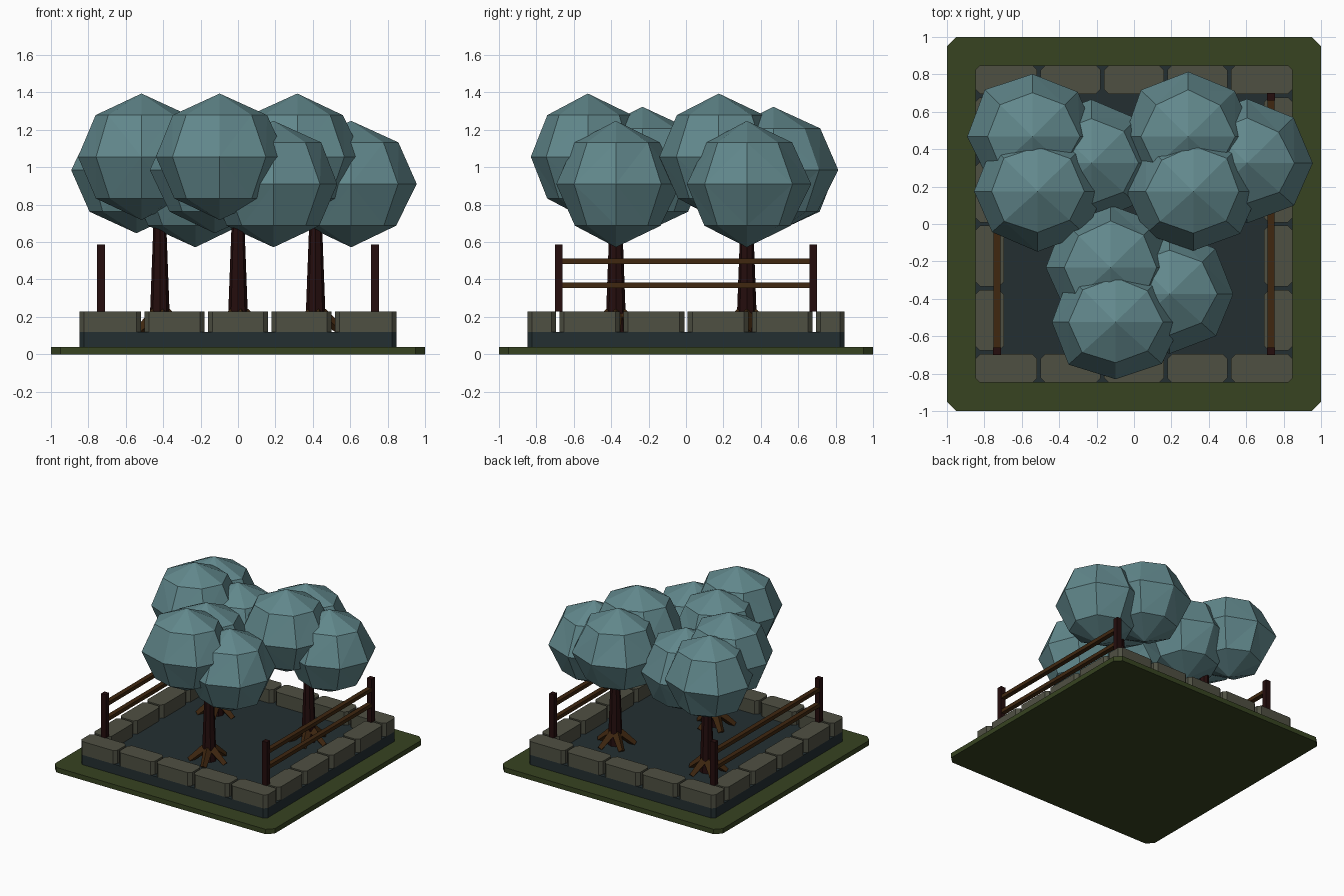
import bpy, bmesh, math, random
from mathutils import Vector

if "Cube" in bpy.data.objects:
    bpy.data.objects.remove(bpy.data.objects["Cube"])

random.seed(4)


def material(name, r, g, b):
    m = bpy.data.materials.new(name)
    m.diffuse_color = (r, g, b, 1)
    m.use_nodes = True
    m.node_tree.nodes["Principled BSDF"].inputs["Base Color"].default_value = m.diffuse_color
    return m


GRASS = material("grass green", 0.038, 0.056, 0.015)
SOIL = material("dark soil", 0.017, 0.028, 0.031)
STONE = material("grey stone", 0.078, 0.080, 0.055)
BARK = material("dark bark", 0.018, 0.004, 0.004)
WOOD = material("brown wood", 0.050, 0.020, 0.005)
LEAF = material("blue green leaves", 0.120, 0.245, 0.262)


def finish(bm, name, mat):
    bmesh.ops.recalc_face_normals(bm, faces=bm.faces)
    me = bpy.data.meshes.new(name)
    bm.to_mesh(me)
    bm.free()
    me.materials.append(mat)
    ob = bpy.data.objects.new(name, me)
    bpy.context.collection.objects.link(ob)
    return ob


def slab(name, mat, x0, x1, y0, y1, z0, z1, c=0.0):
    """Box whose vertical corners are chamfered by c."""
    bm = bmesh.new()
    if c:
        pts = [(x0 + c, y0), (x1 - c, y0), (x1, y0 + c), (x1, y1 - c),
               (x1 - c, y1), (x0 + c, y1), (x0, y1 - c), (x0, y0 + c)]
    else:
        pts = [(x0, y0), (x1, y0), (x1, y1), (x0, y1)]
    low = [bm.verts.new((x, y, z0)) for x, y in pts]
    top = [bm.verts.new((x, y, z1)) for x, y in pts]
    bm.faces.new(low)
    bm.faces.new(top)
    n = len(pts)
    for i in range(n):
        j = (i + 1) % n
        bm.faces.new((low[i], low[j], top[j], top[i]))
    return finish(bm, name, mat)


def taper(name, mat, a, b, ra, rb, sides):
    """Tapered prism from point a to point b."""
    a, b = Vector(a), Vector(b)
    bm = bmesh.new()
    bmesh.ops.create_cone(bm, cap_ends=True, segments=sides, radius1=ra,
                          radius2=rb, depth=(b - a).length)
    rot = (b - a).to_track_quat('Z', 'Y')
    for v in bm.verts:
        v.co = rot @ v.co + (a + b) / 2
    return finish(bm, name, mat)


def leaf_ball(name, centre):
    """Faceted eight-sided ball, a little uneven and flatter at the front."""
    bm = bmesh.new()
    bmesh.ops.create_uvsphere(bm, u_segments=8, v_segments=4, radius=1)
    for v in bm.verts:
        pole = abs(v.co.z) > 0.95
        k = 1 if pole else random.uniform(0.96, 1.03)
        sy = 0.315 if v.co.y < 0 else 0.345
        v.co = Vector((v.co.x * 0.35 * k, v.co.y * sy * k,
                       v.co.z * (0.338 if pole else 0.315))) + Vector(centre)
    bmesh.ops.triangulate(bm, faces=bm.faces)
    return finish(bm, name, LEAF)


# ground plate and raised bed
slab("grass_plate", GRASS, -1, 1, -1, 1, 0, 0.04, 0.05)
slab("soil_bed", SOIL, -0.848, 0.848, -0.848, 0.848, 0.04, 0.12, 0.025)

# stone border: five stones front and back, four on each side
g = 0.009
for s, side in ((-1, "front"), (1, "back")):
    ya, yb = sorted((s * 0.848, s * 0.695))
    for i in range(5):
        x = -0.848 + i * 0.3392
        x0 = x + (g if i else 0)
        x1 = x + 0.3392 - (g if i < 4 else 0)
        slab(f"{side}_stone_{i}", STONE, x0, x1, ya, yb, 0.12, 0.23, 0.025)
for s, side in ((-1, "left"), (1, "right")):
    xa, xb = sorted((s * 0.848, s * 0.695))
    for i in range(4):
        y = -0.686 + i * 0.343
        slab(f"{side}_stone_{i}", STONE, xa, xb, y + g, y + 0.343 - g, 0.12, 0.23, 0.025)

# fences on the left and right
for s, side in ((-1, "left"), (1, "right")):
    x = s * 0.732
    for e, end in ((-1, "front"), (1, "back")):
        y = e * 0.68
        slab(f"{side}_{end}_post", BARK, x - 0.021, x + 0.021, y - 0.021, y + 0.021, 0.23, 0.587)
    for z, level in ((0.37, "lower"), (0.497, "upper")):
        slab(f"{side}_{level}_rail", WOOD, x - 0.019, x + 0.019, -0.66, 0.66, z - 0.015, z + 0.015)

# three trees: trunk, splayed roots and three leaf balls each
for t, (x, y) in enumerate(((0, -0.375), (-0.418, 0.325), (0.415, 0.325))):
    taper(f"trunk_{t}", BARK, (x, y, 0.12), (x, y, 0.92), 0.056, 0.026, 8)
    for i in range(5):
        a = math.tau * i / 5
        dx, dy = math.cos(a), math.sin(a)
        taper(f"root_{t}_{i}", WOOD, (x + dx * 0.03, y + dy * 0.03, 0.215),
              (x + dx * 0.145, y + dy * 0.145, 0.12), 0.036, 0.024, 4)
    for part, ox, oy, z in (("top", -0.098, -0.15, 1.056),
                            ("middle", -0.125, 0.142, 0.985),
                            ("low", 0.19, 0.0, 0.91)):
        leaf_ball(f"{part}_leaves_{t}", (x + ox, y + oy, z))
